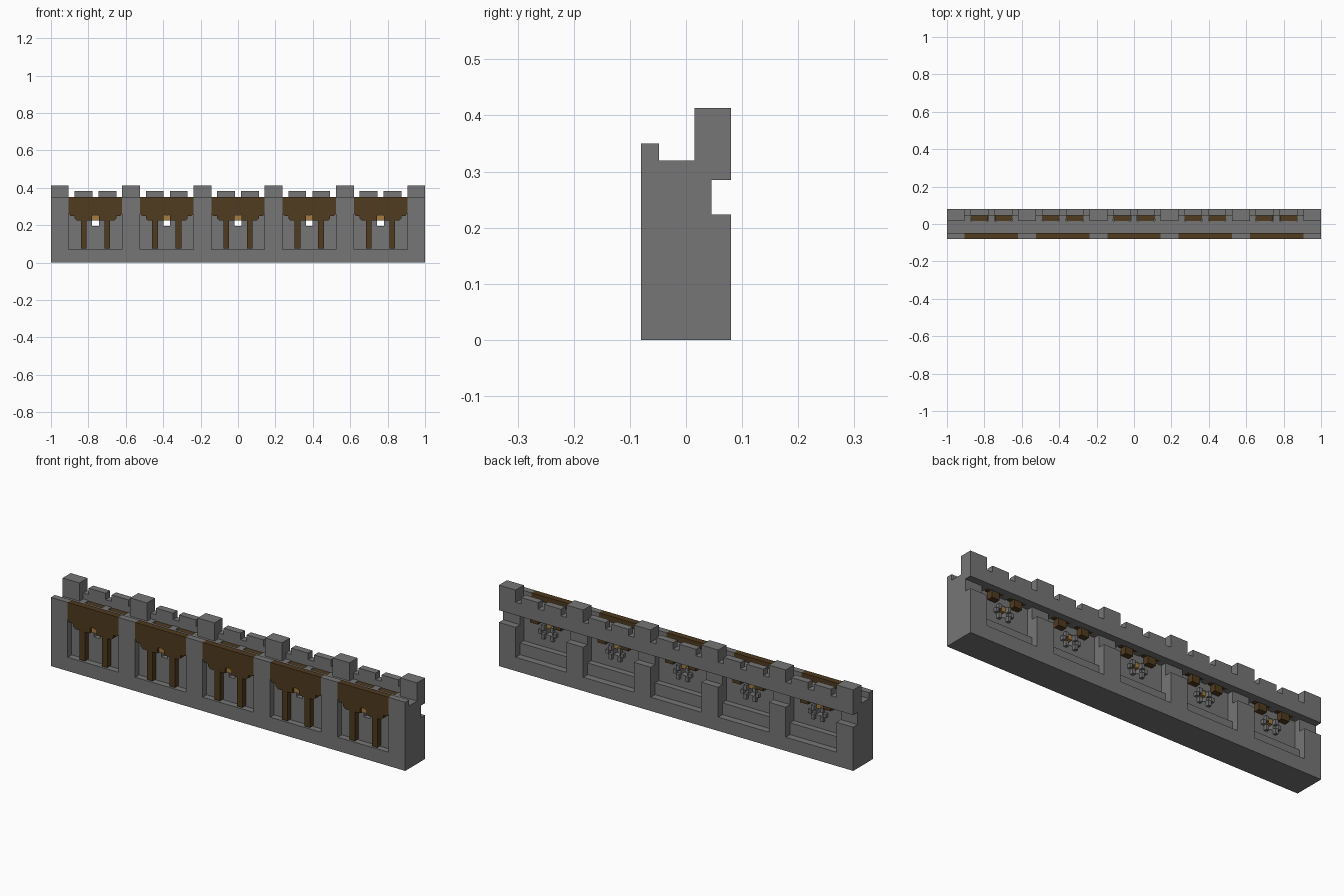
import bpy, bmesh

cube = bpy.data.objects.get("Cube")
if cube:
    bpy.data.objects.remove(cube)


def material(name, rgb):
    m = bpy.data.materials.new(name)
    m.use_nodes = True
    m.diffuse_color = (*rgb, 1)
    m.node_tree.nodes["Principled BSDF"].inputs["Base Color"].default_value = (*rgb, 1)
    return m


STONE = material("grey stone", (0.18, 0.18, 0.18))
WOOD = material("dark brown wood", (0.08, 0.043, 0.014))
GOLD = material("golden wood", (0.38, 0.2, 0.05))


def finish(name, bm, mat):
    bmesh.ops.recalc_face_normals(bm, faces=bm.faces)
    mesh = bpy.data.meshes.new(name)
    bm.to_mesh(mesh)
    bm.free()
    mesh.materials.append(mat)
    ob = bpy.data.objects.new(name, mesh)
    bpy.context.collection.objects.link(ob)
    return ob


def prism(bm, loop, offset):
    """Extrude a closed planar loop by an offset vector."""
    face = bm.faces.new([bm.verts.new(p) for p in loop])
    out = bmesh.ops.extrude_face_region(bm, geom=[face])
    verts = [v for v in out["geom"] if isinstance(v, bmesh.types.BMVert)]
    bmesh.ops.translate(bm, verts=verts, vec=offset)


def box(bm, x, y, z):
    loop = [(x[0], y[0], z[0]), (x[1], y[0], z[0]), (x[1], y[1], z[0]), (x[0], y[1], z[0])]
    prism(bm, loop, (0, 0, z[1] - z[0]))


def boxes(name, mat, parts):
    bm = bmesh.new()
    for part in parts:
        box(bm, *part)
    return finish(name, bm, mat)


def around(cx, a, b):
    """Mirrored pair of x spans about a centre."""
    return [(cx + a, cx + b), (cx - b, cx - a)]


FRONT, BACK = -0.08, 0.08
CORE = (-0.048, 0.015)      # thin wall in the bays
GROOVE = 0.045
HALF = 0.143                # half width of a bay
HOLE = 0.018
STEP = 0.381
bays = [STEP * i for i in range(-2, 3)]

# Base and overhanging rear parapet
boxes("wall_base", STONE, [((-1, 1), (FRONT, BACK), (0, 0.07))])
boxes("rear_parapet", STONE, [((-1, 1), (GROOVE, BACK), (0.285, 0.35))])

# Piers between the bays, with their tall merlons
edges = [-1] + [c + s * HALF for c in bays for s in (-1, 1)] + [1]
for x in zip(edges[::2], edges[1::2]):
    boxes("pier", STONE, [
        (x, (FRONT, GROOVE), (0.07, 0.32)),
        (x, (GROOVE, BACK), (0.07, 0.223)),
        (x, (FRONT, CORE[0]), (0.32, 0.35)),
        (x, (CORE[1], BACK), (0.285, 0.413)),
    ])

for cx in bays:
    bay = (cx - HALF, cx + HALF)
    # Thin wall with a window through it
    wall = [(s, CORE, (0.07, 0.32)) for s in around(cx, HOLE, HALF)]
    window = (cx - HOLE, cx + HOLE)
    wall += [(window, CORE, (0.07, 0.195)), (window, CORE, (0.25, 0.32))]
    boxes("bay_wall", STONE, wall)
    boxes("rear_sill", STONE, [(bay, (CORE[1], GROOVE), (0.07, 0.13))])

    # Cross shaped window surround on the rear
    ring = [(s, (CORE[1], 0.032), z) for s in around(cx, HOLE, 0.034)
            for z in ((0.175, 0.2), (0.22, 0.245))]
    ring += [(s, (CORE[1], 0.032), (0.2, 0.22)) for s in around(cx, 0.034, 0.05)]
    boxes("window_surround", STONE, ring)

    # Low merlons and the floor strip behind them
    boxes("low_merlons", STONE,
          [(s, (GROOVE, BACK), (0.34, 0.383)) for s in around(cx, 0.017, 0.112)])
    floor = [(s, (CORE[1], GROOVE), (0.285, 0.32)) for s in around(cx, 0.112, HALF)]
    floor.append(((cx - 0.017, cx + 0.017), (CORE[1], GROOVE), (0.285, 0.32)))
    boxes("rear_floor", STONE, floor)

    # Wooden chutes: wide flared tops and narrow stubs below
    bm = bmesh.new()
    for side in (-1, 1):
        mid = cx + side * 0.0645
        plan = [(-0.047, 0.046), (0.047, 0.046), (0.047, 0.027),
                (0.037, 0.015), (-0.037, 0.015), (-0.047, 0.027)]
        prism(bm, [(mid + px, py, 0.287) for px, py in plan], (0, 0, 0.03))
        box(bm, (mid - 0.022, mid + 0.022), (CORE[1], GROOVE), (0.25, 0.287))
    finish("wooden_chutes", bm, WOOD)

    # Wooden hoarding on the front, with a notch above the window
    half = [(HALF, 0.35), (HALF, 0.262), (0.132, 0.25), (0.112, 0.25),
            (0.112, 0.236), (0.1, 0.225), (HOLE, 0.225), (HOLE, 0.25), (0.01, 0.256)]
    profile = half + [(-px, pz) for px, pz in reversed(half)]
    bm = bmesh.new()
    prism(bm, [(cx + px, FRONT, pz) for px, pz in profile], (0, CORE[0] - FRONT, 0))
    finish("wooden_hoarding", bm, WOOD)

    # Posts carrying the hoarding
    boxes("wooden_posts", WOOD,
          [(s, (-0.077, CORE[0]), (0.075, 0.23)) for s in around(cx, 0.048, 0.078)])

    # Lintel in the notch
    boxes("window_lintel", GOLD, [(window, (-0.066, 0.012), (0.226, 0.255))])
